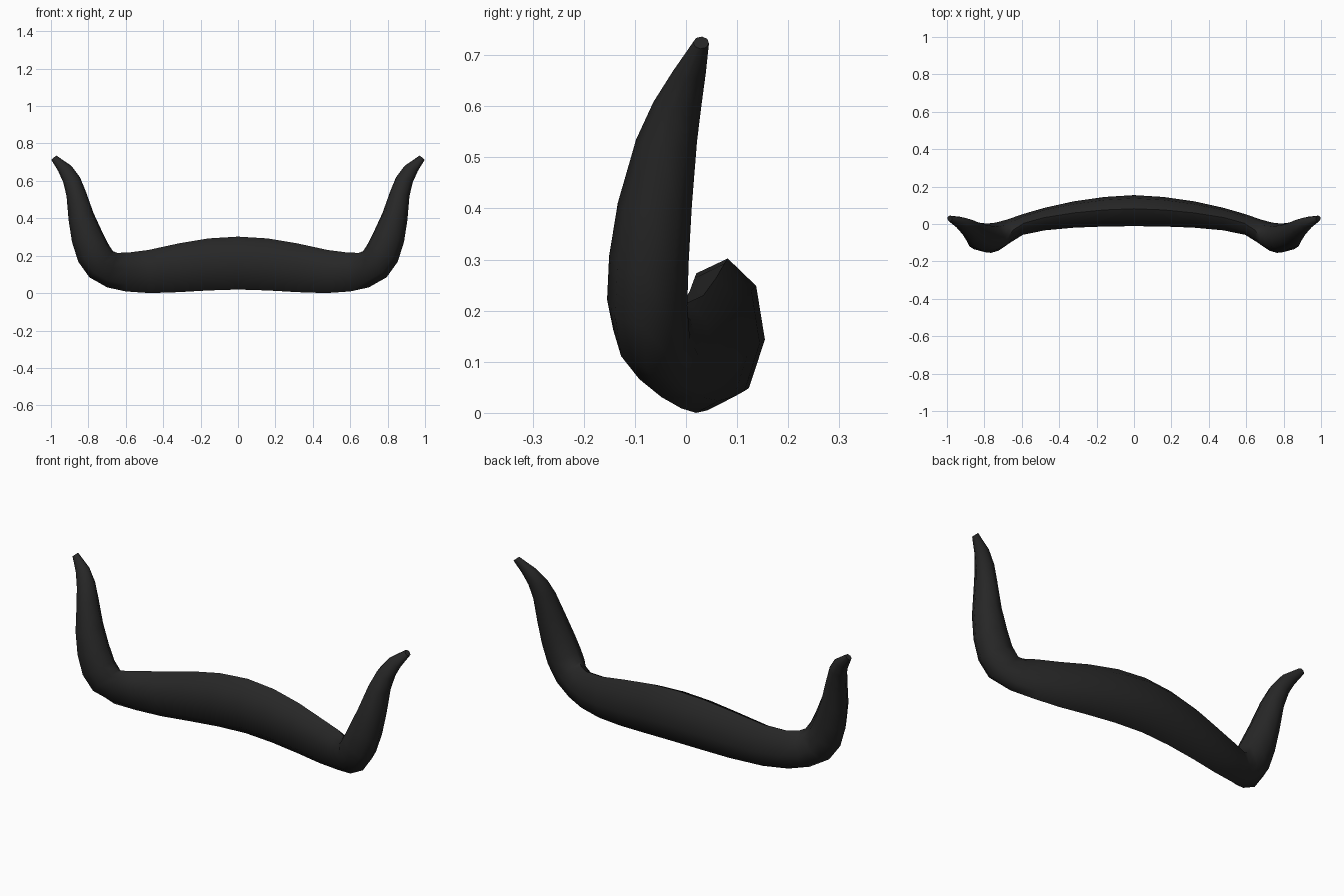
import bpy, bmesh, math

if "Cube" in bpy.data.objects:
    bpy.data.objects.remove(bpy.data.objects["Cube"])

SIDES = 8
ROLL = math.radians(7)

# Cross-sections from the middle to the right tip:
# upper/inner point x, z; lower/outer point x, z; front y; back y
HALF = [
    (0.00, 0.305, 0.00, 0.020, -0.012, 0.155),
    (0.16, 0.295, 0.16, 0.015, -0.014, 0.145),
    (0.32, 0.268, 0.32, 0.006, -0.020, 0.122),
    (0.48, 0.233, 0.47, 0.001, -0.034, 0.088),
    (0.59, 0.219, 0.60, 0.010, -0.058, 0.053),
    (0.645, 0.218, 0.70, 0.032, -0.105, 0.025),
    (0.668, 0.226, 0.795, 0.086, -0.143, 0.008),
    (0.693, 0.265, 0.855, 0.170, -0.155, 0.003),
    (0.728, 0.335, 0.888, 0.275, -0.151, 0.006),
    (0.772, 0.430, 0.906, 0.390, -0.134, 0.012),
    (0.815, 0.550, 0.917, 0.520, -0.098, 0.022),
    (0.845, 0.622, 0.935, 0.595, -0.064, 0.031),
    (0.890, 0.682, 0.962, 0.655, -0.026, 0.039),
    (0.972, 0.738, 0.998, 0.714, 0.014, 0.045),
]


def ring(section, side):
    """One eight-sided cross-section on the given side."""
    ix, iz, ox, oz, front, back = section
    points = []
    for i in range(SIDES):
        a = 2 * math.pi * i / SIDES + ROLL
        c, s = math.cos(a), math.sin(a)
        x = (ix + ox) / 2 + c * (ix - ox) / 2
        z = (iz + oz) / 2 + c * (iz - oz) / 2
        y = (front + back) / 2 + s * (back - front) / 2
        points.append((side * x, y, z))
    return points


# Curved bar with upturned horn ends, skinned from tip to tip
rings = [ring(s, -1) for s in reversed(HALF)] + [ring(s, 1) for s in HALF[1:]]
bm = bmesh.new()
loops = [[bm.verts.new(p) for p in r] for r in rings]
for a, b in zip(loops, loops[1:]):
    for i in range(SIDES):
        j = (i + 1) % SIDES
        bm.faces.new((a[i], a[j], b[j], b[i]))
# Flat tips
bm.faces.new(loops[0])
bm.faces.new(loops[-1])
bmesh.ops.recalc_face_normals(bm, faces=bm.faces)
zmin = min(v.co.z for v in bm.verts)
bmesh.ops.translate(bm, verts=bm.verts, vec=(0, 0, -zmin))

mesh = bpy.data.meshes.new("horned_bar")
bm.to_mesh(mesh)
bm.free()
bar = bpy.data.objects.new("horned_bar", mesh)
bpy.context.collection.objects.link(bar)

black = bpy.data.materials.new("soft_black")
black.diffuse_color = (0.02, 0.02, 0.02, 1)
black.use_nodes = True
black.node_tree.nodes["Principled BSDF"].inputs["Base Color"].default_value = black.diffuse_color
mesh.materials.append(black)

bpy.context.view_layer.objects.active = bar
bar.select_set(True)
bpy.ops.object.shade_smooth_by_angle(angle=math.radians(60))
